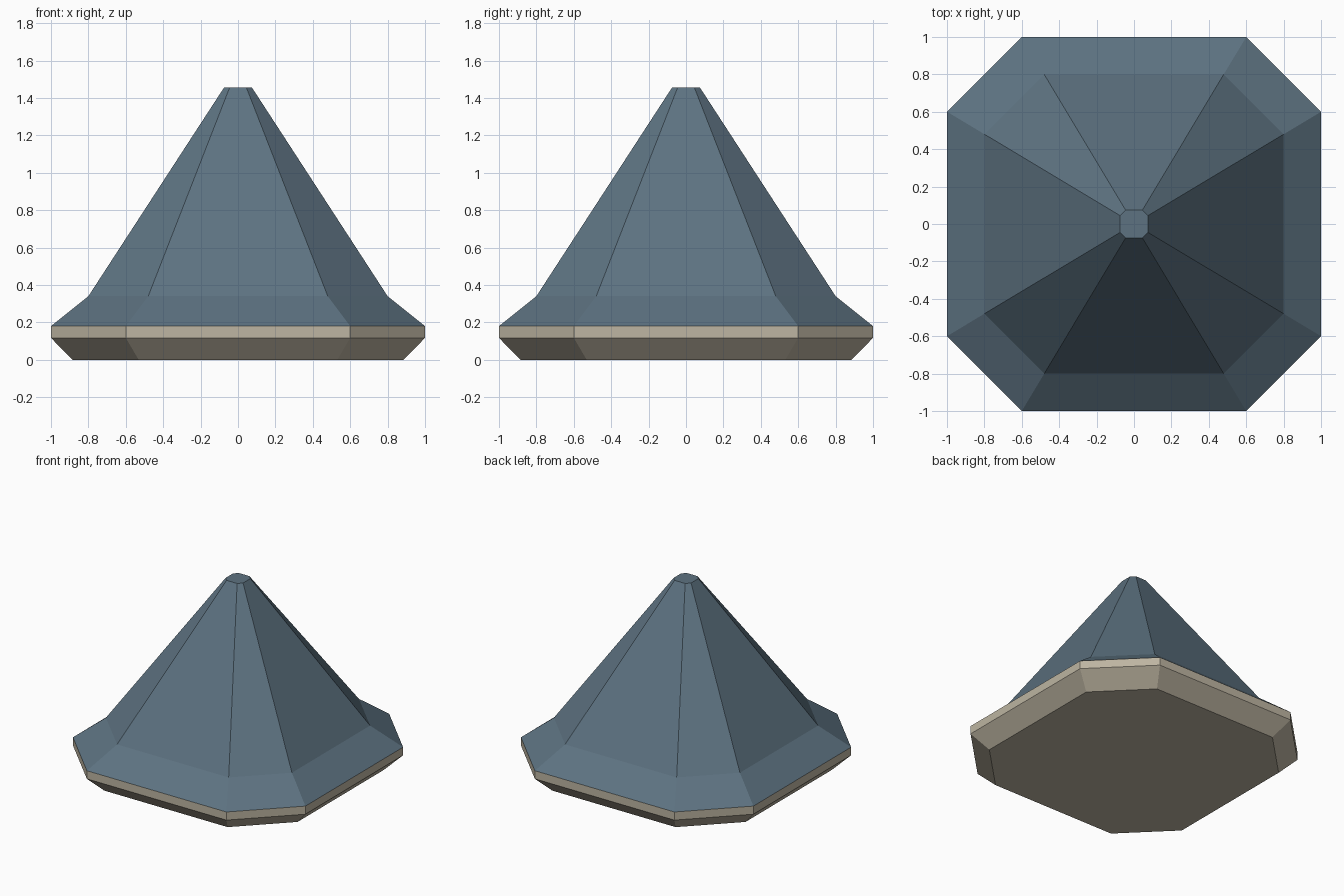
import bpy
import bmesh

cube = bpy.data.objects.get("Cube")
if cube:
    bpy.data.objects.remove(cube, do_unlink=True)


def make_material(name, rgb):
    mat = bpy.data.materials.new(name)
    mat.use_nodes = True
    mat.diffuse_color = (*rgb, 1)
    bsdf = next(n for n in mat.node_tree.nodes if n.type == 'BSDF_PRINCIPLED')
    bsdf.inputs["Base Color"].default_value = (*rgb, 1)
    return mat


def octagon(bm, half, z):
    """Ring of a square with cut corners, counter-clockwise."""
    a, b = half, half * 0.6
    corners = [(a, -b), (a, b), (b, a), (-b, a),
               (-a, b), (-a, -b), (-b, -a), (b, -a)]
    return [bm.verts.new((x, y, z)) for x, y in corners]


def loft(name, profile, mat, cap_bottom=False, cap_top=False):
    """Skin octagon rings given as (half width, height), from bottom to top."""
    bm = bmesh.new()
    rings = [octagon(bm, half, z) for half, z in profile]
    for low, high in zip(rings, rings[1:]):
        for i in range(len(low)):
            j = (i + 1) % len(low)
            bm.faces.new((low[i], low[j], high[j], high[i]))
    if cap_bottom:
        bm.faces.new(reversed(rings[0]))
    if cap_top:
        bm.faces.new(rings[-1])
    mesh = bpy.data.meshes.new(name)
    bm.to_mesh(mesh)
    bm.free()
    mesh.materials.append(mat)
    obj = bpy.data.objects.new(name, mesh)
    bpy.context.collection.objects.link(obj)
    return obj


slate = make_material("slate blue", (0.11, 0.17, 0.22))
stone = make_material("warm stone", (0.51, 0.46, 0.36))

# Eave slab: chamfered underside and upright rim
loft("eave_slab", [(0.885, 0), (1, 0.117), (1, 0.18)], stone, cap_bottom=True)

# Spire roof: flared skirt, steep sides and small flat tip
loft("spire_roof", [(1, 0.18), (0.8, 0.34), (0.075, 1.455)], slate, cap_top=True)
